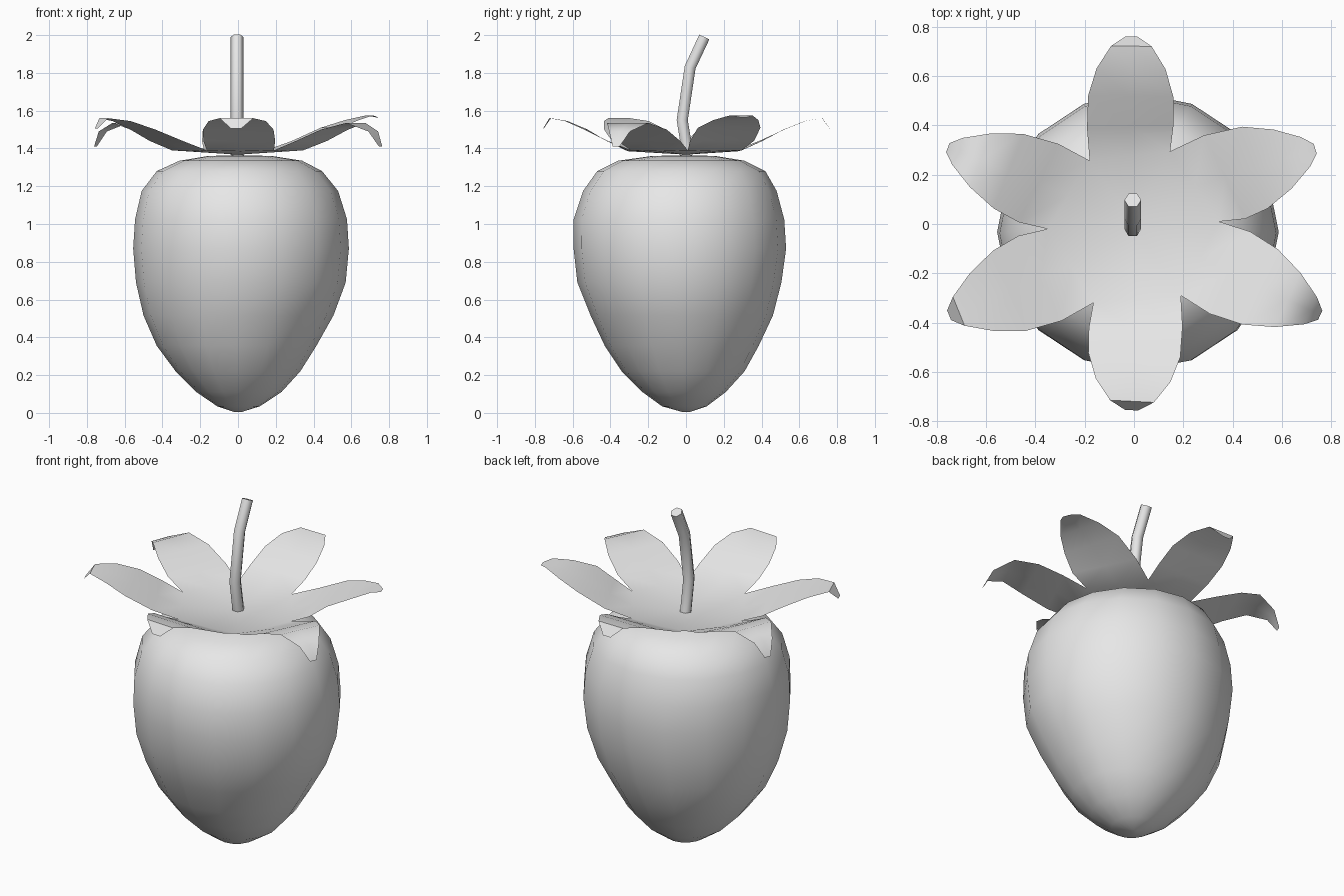
import bpy, bmesh
from math import sin, cos, tau, radians
from mathutils import Vector

cube = bpy.data.objects.get("Cube")
if cube:
    bpy.data.objects.remove(cube, do_unlink=True)

GREY = (0.8, 0.8, 0.8, 1)
mat = bpy.data.materials.new("plain grey")
mat.use_nodes = True
mat.diffuse_color = GREY
mat.node_tree.nodes["Principled BSDF"].inputs["Base Color"].default_value = GREY


def finish(name, bm, angle):
    mesh = bpy.data.meshes.new(name)
    bm.to_mesh(mesh)
    bm.free()
    mesh.materials.append(mat)
    obj = bpy.data.objects.new(name, mesh)
    bpy.context.collection.objects.link(obj)
    bpy.ops.object.select_all(action="DESELECT")
    obj.select_set(True)
    bpy.context.view_layer.objects.active = obj
    bpy.ops.object.shade_smooth_by_angle(angle=radians(angle))


def loft(name, rings, angle):
    """Bridge equal-sized point rings and cap both ends."""
    bm = bmesh.new()
    loops = [[bm.verts.new(p) for p in ring] for ring in rings]
    n = len(loops[0])
    for a, b in zip(loops, loops[1:]):
        for i in range(n):
            j = (i + 1) % n
            bm.faces.new((a[i], a[j], b[j], b[i]))
    bm.faces.new(loops[0][::-1])
    bm.faces.new(loops[-1])
    bmesh.ops.recalc_face_normals(bm, faces=bm.faces)
    finish(name, bm, angle)


# Fruit body: height, left x, right x, front y, back y of each ring
BODY = [
    (0.005, -0.02, 0.02, -0.02, 0.02), (0.035, -0.11, 0.116, -0.127, 0.11),
    (0.11, -0.22, 0.23, -0.23, 0.21), (0.22, -0.33, 0.33, -0.34, 0.31),
    (0.355, -0.43, 0.415, -0.43, 0.385), (0.515, -0.5, 0.505, -0.505, 0.46),
    (0.69, -0.54, 0.57, -0.575, 0.505), (0.87, -0.555, 0.587, -0.595, 0.53),
    (1.025, -0.545, 0.577, -0.595, 0.52), (1.175, -0.51, 0.53, -0.545, 0.48),
    (1.28, -0.43, 0.445, -0.47, 0.42), (1.335, -0.31, 0.34, -0.36, 0.31),
    (1.36, -0.16, 0.18, -0.18, 0.155), (1.364, -0.03, 0.03, -0.03, 0.03),
]
SIDES = 16
loft("fruit_body", [
    [((l + r) / 2 + (r - l) / 2 * cos(tau * i / SIDES),
      (f + b) / 2 + (b - f) / 2 * sin(tau * i / SIDES), z) for i in range(SIDES)]
    for z, l, r, f, b in BODY], 60)

# Stem: bent six-sided tube
path = [Vector((-0.005, y, z)) for y, z in
        ((0.01, 1.365), (-0.02, 1.55), (0.022, 1.83), (0.097, 1.99))]
side = Vector((1, 0, 0))
rings = []
for k, p in enumerate(path):
    along = (path[min(k + 1, 3)] - path[max(k - 1, 0)]).normalized()
    up = along.cross(side)
    rings.append([p + 0.034 * (side * cos(tau * i / 6) + up * sin(tau * i / 6))
                  for i in range(6)])
loft("stem", rings, 62)

# Leafy cap: six petals around a shallow disc, one thin sheet
NOTCHES = [(0.345, 0.01), (0.147, 0.295), (-0.18, 0.257),
           (-0.35, -0.02), (-0.165, -0.32), (0.19, -0.29)]
STEPS = (0, 0.25, 0.5, 0.73, 0.92, 1)
BROAD = (1, 1.07, 1.05, 0.85, 0.5, 0.15)
NARROW = (1, 1.1, 1, 0.72, 0.36, 0.12)
DROOP = (1.39, 1.44, 1.5, 1.535, 1.49, 1.41)
RAISED = (1.39, 1.44, 1.51, 1.55, 1.575, 1.565)
CURLED = (1.39, 1.44, 1.5, 1.545, 1.56, 1.505)
PETALS = [((0.735, 0.305), NARROW, RAISED), ((-0.01, 0.76), BROAD, CURLED),
          ((-0.755, 0.31), NARROW, DROOP), ((-0.75, -0.37), NARROW, CURLED),
          ((-0.01, -0.755), BROAD, CURLED), ((0.755, -0.37), NARROW, DROOP)]
bm = bmesh.new()
centre = bm.verts.new((0, 0, 1.367))
for k, (tip, widths, heights) in enumerate(PETALS):
    a, b, tip = Vector(NOTCHES[k]), Vector(NOTCHES[(k + 1) % 6]), Vector(tip)
    mid, half = (a + b) / 2, (b - a) / 2
    axis = (tip - mid).normalized()
    across = Vector((-axis.y, axis.x)) * half.length
    rows = []
    for t, w, z in zip(STEPS, widths, heights):
        c = mid.lerp(tip, t)
        h = half.lerp(across, min(1, 2 * t)) * w
        rows.append([bm.verts.new((*(c + h * s), z if s or t else z - 0.005))
                     for s in (-1, 0, 1)])
    for p, q in zip(rows, rows[1:]):
        for i in (0, 1):
            bm.faces.new((p[i], q[i], q[i + 1], p[i + 1]))
    for i in (0, 1):
        bm.faces.new((centre, rows[0][i], rows[0][i + 1]))
bmesh.ops.remove_doubles(bm, verts=bm.verts, dist=0.001)
finish("leafy_cap", bm, 60)
